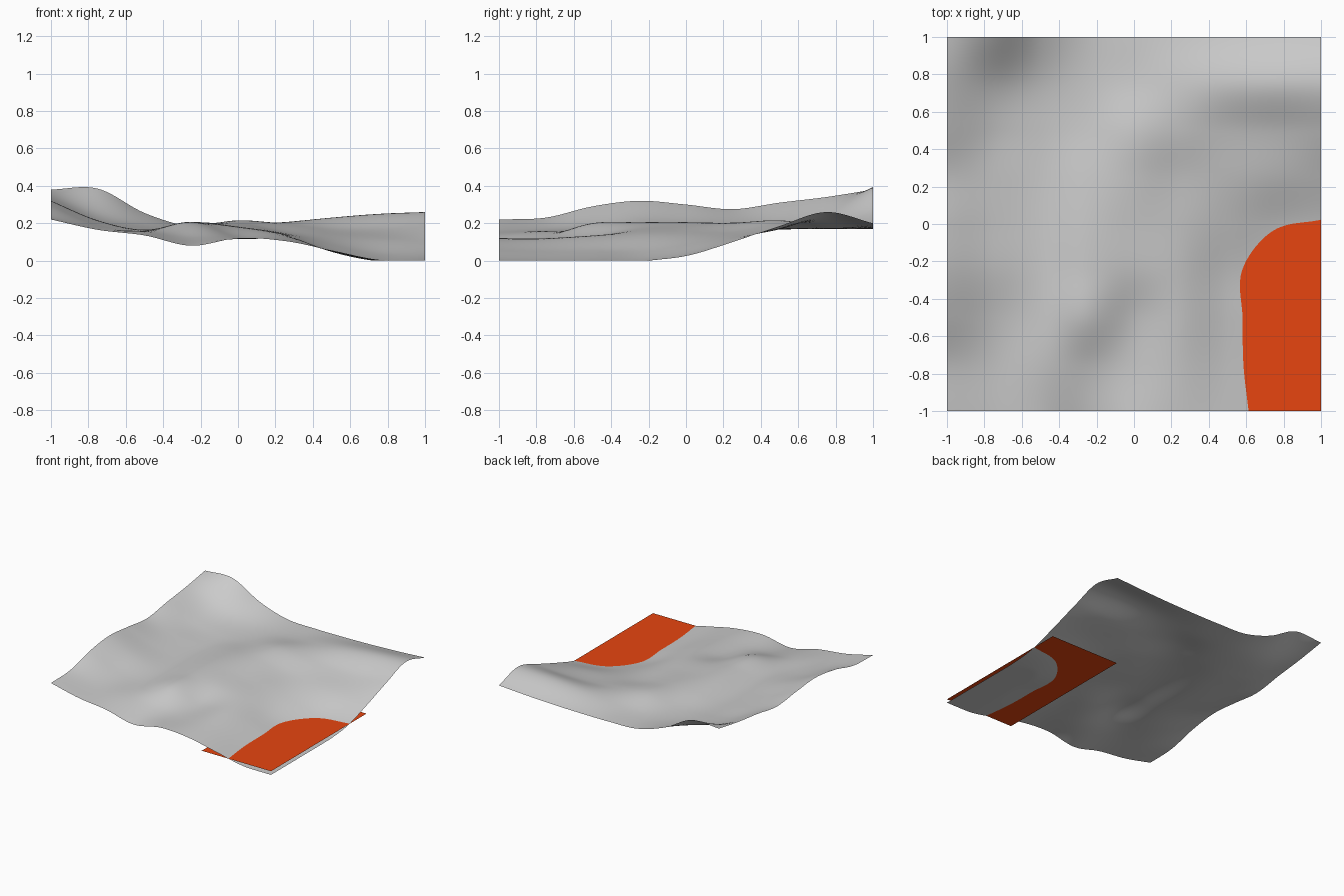
import bpy, math

if "Cube" in bpy.data.objects:
    bpy.data.objects.remove(bpy.data.objects["Cube"])

def material(name, rgb):
    m = bpy.data.materials.new(name)
    m.diffuse_color = (*rgb, 1)
    m.use_nodes = True
    m.node_tree.nodes["Principled BSDF"].inputs["Base Color"].default_value = m.diffuse_color
    return m

def add_mesh(name, verts, faces, mat):
    me = bpy.data.meshes.new(name)
    me.from_pydata(verts, [], faces)
    me.materials.append(mat)
    ob = bpy.data.objects.new(name, me)
    bpy.context.collection.objects.link(ob)
    return ob

# Coarse relief (cm): rows run front to back, columns left to right, 0.25 apart
RELIEF = [
    [22, 16.5, 13.5, 8, 12, 10.5, 5.5, 0.5, 0],
    [23, 17, 15.5, 12.5, 11.5, 11.5, 5, 0, 0],
    [29, 19, 16, 20, 13, 13, 5, 0, 0],
    [32, 21.5, 16.5, 20.5, 17.5, 14, 5, 0, 0],
    [30, 20.5, 16.5, 20.5, 18.5, 14.5, 8.5, 3.7, 2.5],
    [27.5, 20, 16.5, 19.5, 20, 15.5, 13, 11.5, 10],
    [31, 20.5, 17, 17.5, 21.5, 19.5, 17, 17, 18.5],
    [34, 25, 19, 17, 18, 20.5, 23, 25, 26],
    [38, 38.5, 25.5, 18, 17, 17, 17.5, 18.5, 20],
]

def spline(p, u):
    """Catmull-Rom through evenly spaced values, u in 0..len-1."""
    i = min(int(u), len(p) - 2)
    t = u - i
    b, c = p[i], p[i + 1]
    a = p[i - 1] if i > 0 else 2 * b - c
    d = p[i + 2] if i + 2 < len(p) else 2 * c - b
    return b + 0.5 * t * (c - a + t * (2*a - 5*b + 4*c - d + t * (3*(b - c) + d - a)))

def height(x, y):
    col = [spline(row, (x + 1) * 4) for row in RELIEF]
    return max(0, spline(col, (y + 1) * 4) / 100)

# Terrain: smooth square sheet
N = 80
verts = []
for j in range(N + 1):
    for i in range(N + 1):
        x, y = 2 * i / N - 1, 2 * j / N - 1
        verts.append((x, y, height(x, y)))
faces = []
for j in range(N):
    for i in range(N):
        k = j * (N + 1) + i
        faces.append((k, k + 1, k + N + 2, k + N + 1))
terrain = add_mesh("terrain", verts, faces, material("stone grey", (0.6, 0.6, 0.6)))
for p in terrain.data.polygons:
    p.use_smooth = True

# Lava pool: flat sheet cutting through the low corner
z = 0.03
add_mesh("lava_pool", [(0.37, -1, z), (1, -1, z), (1, 0.24, z), (0.37, 0.24, z)],
         [(0, 1, 2, 3)], material("lava orange", (0.8, 0.06, 0.005)))
